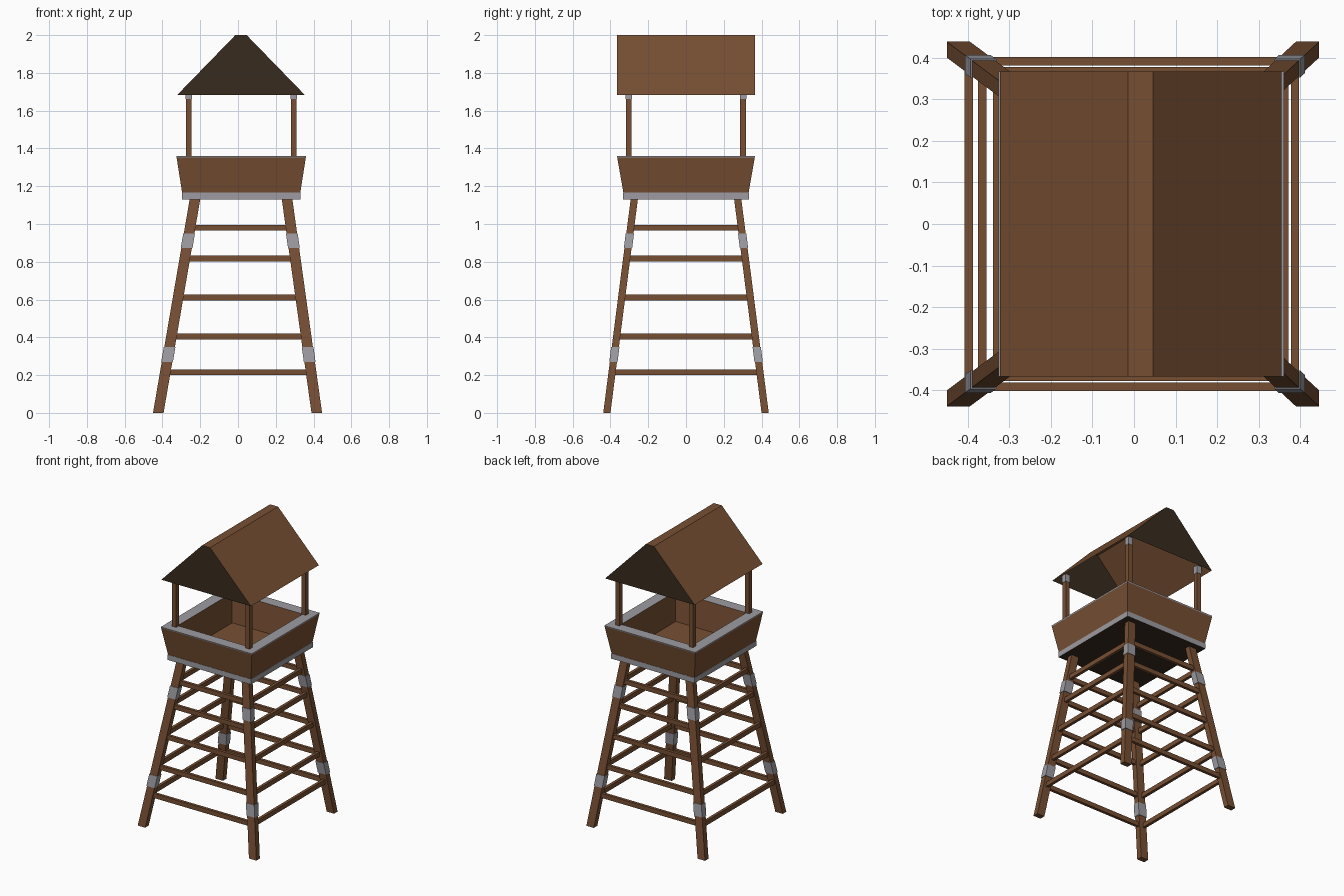
import bpy, bmesh
from mathutils import Vector

if "Cube" in bpy.data.objects:
    bpy.data.objects.remove(bpy.data.objects["Cube"])


def mat(name, rgb):
    m = bpy.data.materials.new(name)
    m.diffuse_color = (*rgb, 1)
    m.use_nodes = True
    m.node_tree.nodes["Principled BSDF"].inputs["Base Color"].default_value = m.diffuse_color
    return m


WOOD = mat("brown wood", (0.185, 0.078, 0.033))
DARK = mat("dark brown wood", (0.040, 0.024, 0.013))
METAL = mat("grey metal", (0.34, 0.33, 0.36))


def loft(name, rings, mats, cap_start=True, cap_end=True, side_mats=None):
    """Skin a list of rectangles (cx, cy, half_x, half_y, z)."""
    bm = bmesh.new()
    loops = []
    for cx, cy, hx, hy, z in rings:
        loops.append([bm.verts.new((cx + sx * hx, cy + sy * hy, z))
                      for sx, sy in ((-1, -1), (1, -1), (1, 1), (-1, 1))])
    for k in range(len(loops) - 1):
        a, b = loops[k], loops[k + 1]
        for i in range(4):
            j = (i + 1) % 4
            f = bm.faces.new((a[i], a[j], b[j], b[i]))
            f.material_index = side_mats(k, i) if side_mats else 0
    if cap_start:
        f = bm.faces.new(loops[0][::-1])
        f.material_index = side_mats(-1, 0) if side_mats else 0
    if cap_end:
        bm.faces.new(loops[-1])
    me = bpy.data.meshes.new(name)
    bm.to_mesh(me)
    bm.free()
    for m in mats:
        me.materials.append(m)
    ob = bpy.data.objects.new(name, me)
    bpy.context.collection.objects.link(ob)
    return ob


def beam(name, a, b, w, h, m):
    """Horizontal rung from a to b, w thick sideways and h tall."""
    a, b = Vector(a), Vector(b)
    side = (b - a).cross(Vector((0, 0, 1))).normalized() * w / 2
    up = Vector((0, 0, h / 2))
    bm = bmesh.new()
    ends = [[bm.verts.new(p + s * side + t * up)
             for s, t in ((-1, -1), (1, -1), (1, 1), (-1, 1))] for p in (a, b)]
    for i in range(4):
        j = (i + 1) % 4
        bm.faces.new((ends[0][i], ends[0][j], ends[1][j], ends[1][i]))
    bm.faces.new(ends[0])
    bm.faces.new(ends[1][::-1])
    bmesh.ops.recalc_face_normals(bm, faces=bm.faces)
    me = bpy.data.meshes.new(name)
    bm.to_mesh(me)
    bm.free()
    me.materials.append(m)
    ob = bpy.data.objects.new(name, me)
    bpy.context.collection.objects.link(ob)


# Leg centre line at height z
def leg(sx, sy, z):
    t = z / 1.13
    x = -0.422 + 0.194 * t if sx < 0 else 0.417 - 0.157 * t
    return x, sy * (0.419 - 0.145 * t)


# Splayed legs with metal bands
for sx in (-1, 1):
    for sy in (-1, 1):
        loft("leg", [(*leg(sx, sy, z), 0.028, 0.019, z) for z in (0, 1.14)], [WOOD])
        for z0, z1 in ((0.27, 0.35), (0.872, 0.95)):
            loft("leg_band", [(*leg(sx, sy, z), 0.031, 0.022, z) for z in (z0, z1)], [METAL])

# Rungs between the legs on all four sides
for z in (0.215, 0.405, 0.61, 0.817, 0.98):
    for s in (-1, 1):
        beam("cross_rung", (*leg(-1, s, z), z), (*leg(1, s, z), z), 0.02, 0.031, WOOD)
        off = Vector((-0.012 if s < 0 else 0, 0, 0))
        beam("side_rung", Vector((*leg(s, -1, z), z)) + off,
             Vector((*leg(s, 1, z), z)) + off, 0.02, 0.031, WOOD)

# Flared lookout basket: outer wall, metal rim, inner wall, floor
CX = 0.017
loft("basket", [(CX, 0, 0.308, 0.326, 1.135), (CX, 0, 0.342, 0.364, 1.352),
                (CX, 0, 0.343, 0.366, 1.36), (CX, 0, 0.268, 0.291, 1.36),
                (CX, 0, 0.25, 0.27, 1.17)],
     [WOOD, METAL, DARK],
     side_mats=lambda k, i: 2 if k < 0 else (1 if k in (1, 2) else 0))
# Metal band around the basket base, dark underside
loft("base_band", [(CX, 0, 0.314, 0.333, 1.13), (CX, 0, 0.314, 0.333, 1.166)],
     [METAL, DARK], side_mats=lambda k, i: 1 if k < 0 else 0)

# Roof posts with metal caps
for x in (-0.26, 0.295):
    for y in (-0.303, 0.302):
        loft("roof_post", [(x, y, 0.015, 0.015, z) for z in (1.355, 1.70)], [WOOD])
        loft("post_cap", [(x, y, 0.017, 0.017, z) for z in (1.662, 1.715)], [METAL])

# Gable roof, open below, with dark gable ends
loft("roof", [(0.016, 0, 0.338, 0.366, 1.683), (0.016, 0, 0.03, 0.366, 2.0)],
     [WOOD, DARK], cap_start=False,
     side_mats=lambda k, i: 1 if i in (0, 2) else 0)
